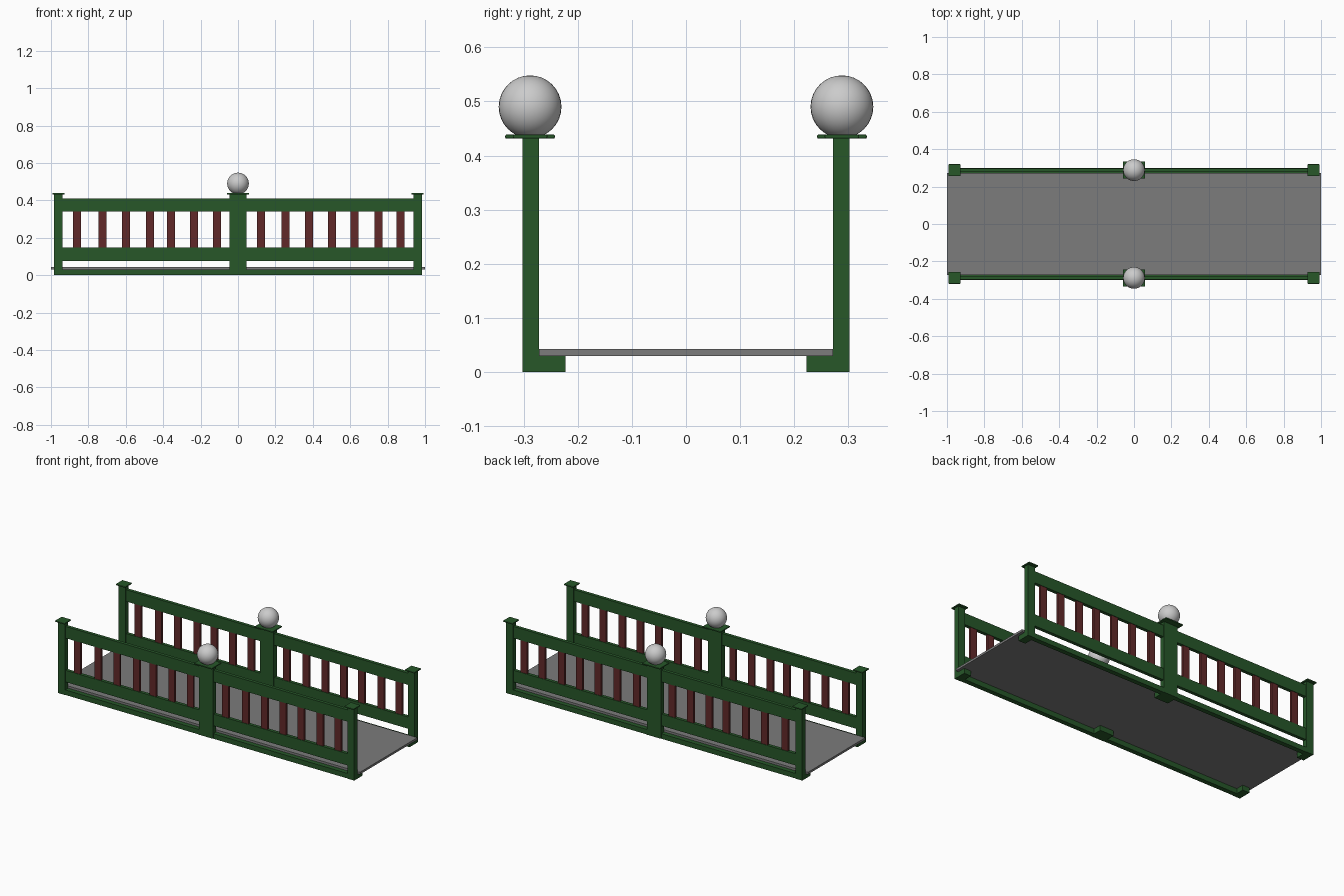
import bpy

if "Cube" in bpy.data.objects:
    bpy.data.objects.remove(bpy.data.objects["Cube"])


def material(name, rgb):
    m = bpy.data.materials.new(name)
    m.diffuse_color = (*rgb, 1)
    m.use_nodes = True
    m.node_tree.nodes["Principled BSDF"].inputs["Base Color"].default_value = m.diffuse_color
    return m


GREEN = material("green_paint", (0.02, 0.095, 0.022))
RED = material("red_paint", (0.12, 0.022, 0.022))
DECK = material("deck_grey", (0.2, 0.2, 0.2))


def box(name, x, y, z, mat, bevel=0):
    """Box from (min, max) pairs on each axis."""
    spans = (x, y, z)
    bpy.ops.mesh.primitive_cube_add(size=1, location=[sum(s) / 2 for s in spans])
    ob = bpy.context.object
    ob.name = name
    ob.scale = [abs(s[1] - s[0]) for s in spans]
    bpy.ops.object.transform_apply(location=False, rotation=False, scale=True)
    ob.data.materials.append(mat)
    if bevel:
        mod = ob.modifiers.new("rounded_edges", "BEVEL")
        mod.width = bevel
        mod.segments = 2
    return ob


def span(center, half, side=1):
    return tuple(sorted((side * (center - half), side * (center + half))))


# Walkway
box("deck", (-1, 1), (-0.272, 0.272), (0.03, 0.043), DECK)

BALUSTERS = (-0.861, -0.725, -0.60, -0.47, -0.358, -0.235, -0.112,
             0.123, 0.254, 0.38, 0.503, 0.622, 0.75, 0.87)
RY = 0.288

for side, tag in ((-1, "front"), (1, "back")):
    # Posts with inward feet and caps
    for x, half, cap_x, cap_y in ((-0.96, 0.023, 0.032, 0.032),
                                  (0, 0.046, 0.06, 0.046),
                                  (0.96, 0.023, 0.032, 0.032)):
        box(tag + "_post", span(x, half), span(0.287, 0.015, side), (0, 0.432), GREEN)
        box(tag + "_foot", span(x, half), span(0.248, 0.025, side), (0, 0.03), GREEN)
        box(tag + "_post_cap", span(x, cap_x), span(RY, cap_y, side),
            (0.431, 0.439), GREEN, 0.003)

    # Rails and base beam, in two bays between the posts
    for bay in (-1, 1):
        bx = span(0.4915, 0.4455, bay)
        box(tag + "_base_beam", bx, span(0.286, 0.014, side), (0, 0.03), GREEN)
        box(tag + "_lower_rail", bx, span(RY, 0.01, side), (0.077, 0.147), GREEN)
        box(tag + "_upper_rail", bx, span(RY, 0.01, side), (0.34, 0.41), GREEN)

    # Balusters
    for x in BALUSTERS:
        box(tag + "_baluster", span(x, 0.0215), span(RY, 0.007, side),
            (0.147, 0.34), RED)

    # Ball finial on the middle post
    bpy.ops.mesh.primitive_uv_sphere_add(segments=32, ring_count=16, radius=0.058,
                                         location=(0, side * RY, 0.49))
    bpy.context.object.name = tag + "_globe"
    bpy.ops.object.shade_smooth()
